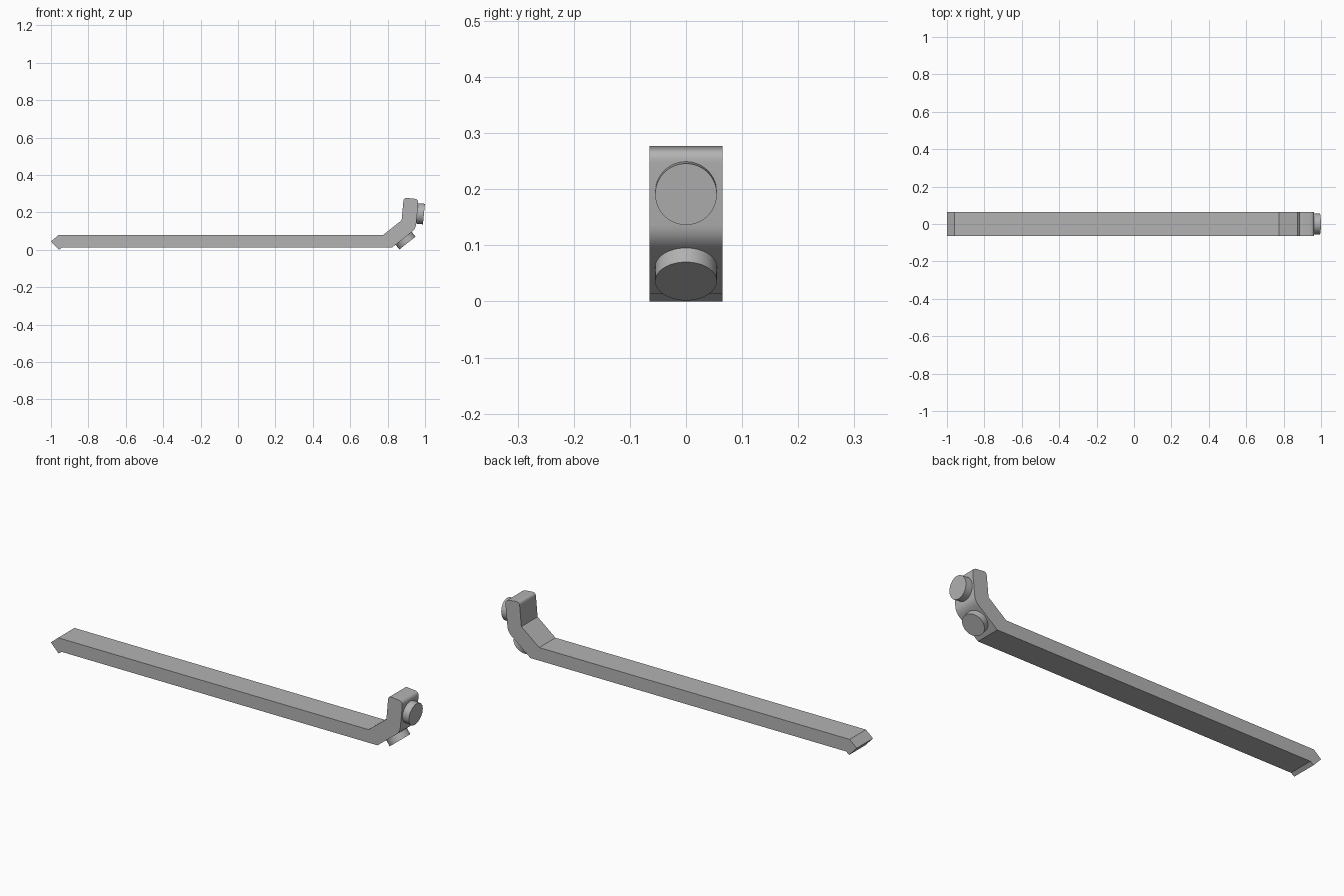
import bpy, bmesh, math
from mathutils import Vector

cube = bpy.data.objects.get("Cube")
if cube:
    bpy.data.objects.remove(cube, do_unlink=True)

HALF_WIDTH = 0.065

grey = bpy.data.materials.new("plain_grey")
grey.use_nodes = True
grey.diffuse_color = (0.45, 0.45, 0.45, 1)
grey.node_tree.nodes["Principled BSDF"].inputs["Base Color"].default_value = grey.diffuse_color


def finish(name, bm):
    bmesh.ops.recalc_face_normals(bm, faces=bm.faces)
    mesh = bpy.data.meshes.new(name)
    bm.to_mesh(mesh)
    bm.free()
    mesh.materials.append(grey)
    obj = bpy.data.objects.new(name, mesh)
    bpy.context.collection.objects.link(obj)
    bpy.ops.object.select_all(action='DESELECT')
    obj.select_set(True)
    bpy.context.view_layer.objects.active = obj
    bpy.ops.object.shade_smooth_by_angle(angle=math.radians(25))
    return obj


def rounded(profile, steps=6):
    """Replace each corner with a curve that starts 'trim' away from it."""
    points = []
    for i, (x, z, trim) in enumerate(profile):
        corner = Vector((x, z))
        if not trim:
            points.append(corner)
            continue
        before = Vector(profile[i - 1][:2])
        after = Vector(profile[(i + 1) % len(profile)][:2])
        a = corner + (before - corner).normalized() * trim
        b = corner + (after - corner).normalized() * trim
        for k in range(steps + 1):
            t = k / steps
            points.append(a * (1 - t) ** 2 + corner * 2 * t * (1 - t) + b * t ** 2)
    return points


# Bar with hooked tip and bent end: x, z, corner trim
profile = [
    (-1.0, 0.045, 0), (-0.958, 0.0, 0), (-0.94, 0.013, 0),
    (0.825, 0.013, 0), (0.95, 0.112, 0.025), (0.966, 0.271, 0.024),
    (0.886, 0.279, 0.018), (0.875, 0.158, 0), (0.775, 0.079, 0), (-0.96, 0.079, 0),
]
bm = bmesh.new()
side = bm.faces.new([bm.verts.new((p.x, -HALF_WIDTH, p.y)) for p in rounded(profile)])
extruded = bmesh.ops.extrude_face_region(bm, geom=[side], use_keep_orig=True)
moved = [g for g in extruded["geom"] if isinstance(g, bmesh.types.BMVert)]
bmesh.ops.translate(bm, verts=moved, vec=(0, 2 * HALF_WIDTH, 0))
finish("bent_bar", bm)


# Round buttons standing out from the bent end
def button(name, x, z, tilt, height=0.034, sunk=0.01):
    axis = Vector((math.cos(tilt), 0, -math.sin(tilt)))
    bm = bmesh.new()
    bmesh.ops.create_cone(bm, cap_ends=True, segments=48, radius1=0.055,
                          radius2=0.055, depth=height + sunk)
    obj = finish(name, bm)
    obj.rotation_euler = axis.to_track_quat('Z', 'Y').to_euler()
    obj.location = Vector((x, 0, z)) - axis * (height + sunk) / 2


button("upper_button", 0.994, 0.191, math.radians(5.5))
button("lower_button", 0.906, 0.036, math.radians(51.5))
